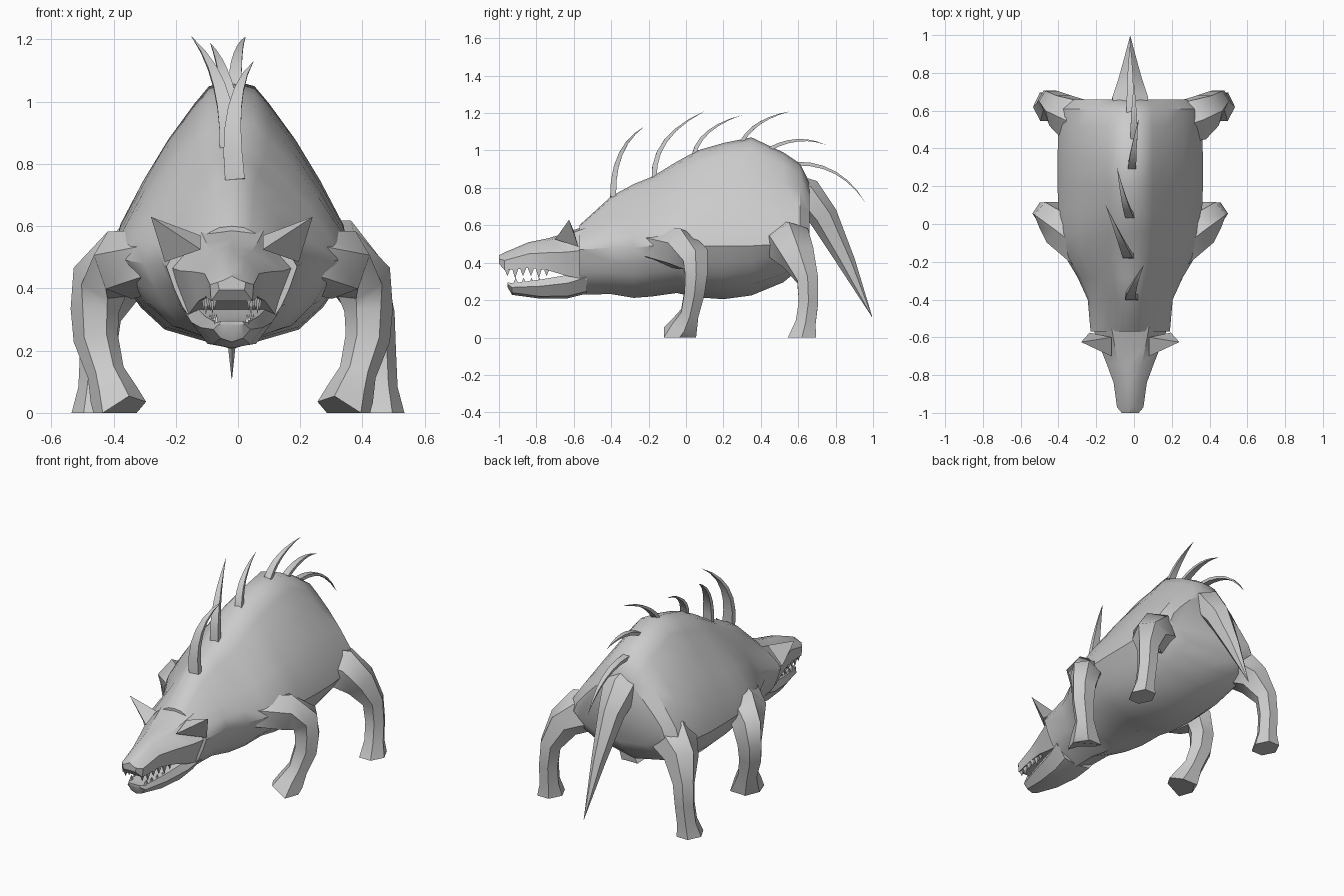
import bpy, bmesh, math
from mathutils import Vector

if "Cube" in bpy.data.objects:
    bpy.data.objects.remove(bpy.data.objects["Cube"])

CX = -0.02  # centre line of the body
hide = bpy.data.materials.new("grey hide")
hide.diffuse_color = (0.6, 0.6, 0.6, 1)
hide.use_nodes = True
hide.node_tree.nodes["Principled BSDF"].inputs["Base Color"].default_value = hide.diffuse_color


def finish(name, rings, angle=40):
    """Skin a list of closed rings, cap both ends and shade."""
    bm = bmesh.new()
    vr = [[bm.verts.new(p) for p in r] for r in rings]
    n = len(rings[0])
    for a, b in zip(vr, vr[1:]):
        for i in range(n):
            bm.faces.new((a[i], a[(i + 1) % n], b[(i + 1) % n], b[i]))
    bm.faces.new(vr[0])
    bm.faces.new(vr[-1])
    bmesh.ops.remove_doubles(bm, verts=bm.verts, dist=0.0005)
    bmesh.ops.recalc_face_normals(bm, faces=bm.faces)
    me = bpy.data.meshes.new(name)
    bm.to_mesh(me)
    bm.free()
    me.materials.append(hide)
    ob = bpy.data.objects.new(name, me)
    bpy.context.collection.objects.link(ob)
    bpy.ops.object.select_all(action='DESELECT')
    ob.select_set(True)
    bpy.context.view_layer.objects.active = ob
    bpy.ops.object.shade_smooth_by_angle(angle=math.radians(angle))
    return ob


def mirrored_ring(half, y):
    """Half outline from top centre to bottom centre -> full ring."""
    other = [(-x, z) for x, z in half[-2:0:-1]]
    return [Vector((CX + x, y, z)) for x, z in half + other]


def tube(name, pts, ref, sides=6, side=1, cx=CX, angle=40):
    """Tube through (x, y, z, r_ref, r_other); ref is the cross-section axis."""
    P = [Vector((p[0] * side + cx, p[1], p[2])) for p in pts]
    rings = []
    for i, p in enumerate(P):
        t = (P[min(i + 1, len(P) - 1)] - P[max(i - 1, 0)]).normalized()
        u = (ref - ref.dot(t) * t).normalized()
        v = t.cross(u) * side
        rings.append([p + u * math.cos(a) * pts[i][3] + v * math.sin(a) * pts[i][4]
                      for a in (math.tau * (k + 0.5) / sides for k in range(sides))])
    return finish(name, rings, angle)


X, Y = Vector((1, 0, 0)), Vector((0, 1, 0))

# Torso and neck: y, top, widest height, bottom, half width
UP = [(0, 1), (.19, .965), (.31, .87), (.53, .67), (.74, .44), (.93, .2), (1, 0)]
LOW = [(.88, .3), (.76, .53), (.56, .78), (0, 1)]
torso = [(-.57, .60, .47, .23, .21), (-.40, .755, .48, .232, .225),
         (-.28, .82, .48, .212, .28), (-.18, .86, .49, .22, .34),
         (-.05, .94, .50, .238, .375), (.06, 1.0, .49, .215, .38),
         (.20, 1.04, .49, .205, .385), (.35, 1.07, .49, .225, .385),
         (.52, .99, .50, .295, .38), (.61, .93, .52, .37, .365),
         (.66, .83, .55, .45, .30)]
finish("torso", [mirrored_ring([(w * x, m + (t - m) * z) for x, z in UP] +
                               [(w * x, m - (m - b) * z) for x, z in LOW], y)
                 for y, t, m, b, w in torso], 35)

# Upper head: y, top, mouth line, half width, lip width as a share of it
head = [(-1.0, .44, .395, .045, .9), (-.97, .455, .36, .07, .95),
        (-.84, .51, .372, .088, .95), (-.74, .53, .36, .125, .85),
        (-.64, .56, .33, .165, .78), (-.53, .60, .31, .205, .7)]
finish("upper_head", [mirrored_ring([(0, t), (w * .5, t - .012), (w, t - (t - b) * .45),
                                     (w * f, b), (0, b)], y)
                      for y, t, b, w, f in head], 35)

# Lower jaw: y, top, bottom, half width
jaw = [(-.955, .295, .27, .04), (-.93, .29, .228, .06), (-.78, .31, .208, .10),
       (-.63, .335, .21, .13), (-.53, .37, .235, .15)]
finish("lower_jaw", [mirrored_ring([(0, t), (w * .85, t), (w, t - (t - b) * .35),
                                    (w * .6, b + .012), (0, b)], y)
                     for y, t, b, w in jaw], 35)

# Teeth along both jaws
for s in (1, -1):
    for i in range(6):
        y = -.955 + i * .042
        x = .055 + i * .007
        h = .055 if i in (1, 4) else .042
        tube("upper_tooth", [(x, y, .375, .026, .012), (x, y, .37 - h, .0002, .0002)], Y, 4, s)
        if i < 4:
            y, x = y + .045, x - .006
            tube("lower_tooth", [(x, y, .285, .022, .01), (x, y, .32, .0002, .0002)], Y, 4, s)

# Ears: three-sided pyramids
for s in (1, -1):
    base = [(.10, -.70, .525), (.10, -.60, .57), (.215, -.575, .485)]
    tip = Vector((CX + s * .26, -.625, .63))
    finish("ear", [[Vector((CX + s * x, y, z)) for x, y, z in base], [tip] * 3], 20)

# Legs
front_leg = [(.12, -.25, .48, .07, .06), (.24, -.15, .485, .105, .10),
             (.36, -.03, .475, .11, .115), (.425, .05, .42, .085, .095),
             (.44, .055, .33, .068, .078), (.437, .045, .24, .062, .072),
             (.405, .02, .13, .055, .06), (.38, -.01, .06, .08, .078),
             (.36, -.035, .005, .105, .09)]
rear_leg = [(.20, .50, .52, .10, .10), (.31, .55, .505, .13, .125),
            (.39, .60, .43, .10, .095), (.44, .65, .31, .065, .065),
            (.45, .655, .19, .06, .058), (.455, .64, .08, .062, .058),
            (.46, .62, .005, .09, .075)]
for s in (1, -1):
    for name, pts, cx in (("front_leg", front_leg, CX), ("rear_leg", rear_leg, 0)):
        leg = tube(name, pts, Y, 6, s, cx, 50)
        for v in leg.data.vertices:  # flat soles
            if v.co.z < .03:
                v.co.z = 0

# Tail
tube("tail", [(0, .52, .84, .07, .05), (0, .64, .77, .11, .09), (0, .735, .645, .072, .078),
              (0, .86, .40, .036, .047), (0, .995, .11, .001, .001)], X, 6)

# Curved back spikes: base, middle and tip
spikes = [((.01, -.39, .75), (.01, -.35, .98), (.07, -.22, 1.13)),
          ((-.01, -.17, .84), (-.04, -.11, 1.05), (-.13, .10, 1.21)),
          ((0, .04, .97), (-.03, .12, 1.10), (-.07, .30, 1.19)),
          ((.01, .30, 1.05), (.02, .40, 1.15), (.045, .56, 1.21)),
          ((.02, .45, 1.01), (.02, .60, 1.055), (.02, .75, 1.03)),
          ((0, .59, .93), (0, .80, .88), (0, .96, .72))]
for k, (a, m, b) in enumerate(spikes):
    a, m, b = Vector(a), Vector(m), Vector(b)
    c = m * 2 - (a + b) / 2
    r = (.045, .04, .032, .03, .028, .028)[k]
    pts = []
    for i in range(7):
        t = i / 6
        p = a * (1 - t) ** 2 + c * 2 * t * (1 - t) + b * t * t
        q = max(1 - t ** 1.6, .01)
        pts.append((*p, r * q, r * .5 * q))
    tube("back_spike", pts, X, 4)
